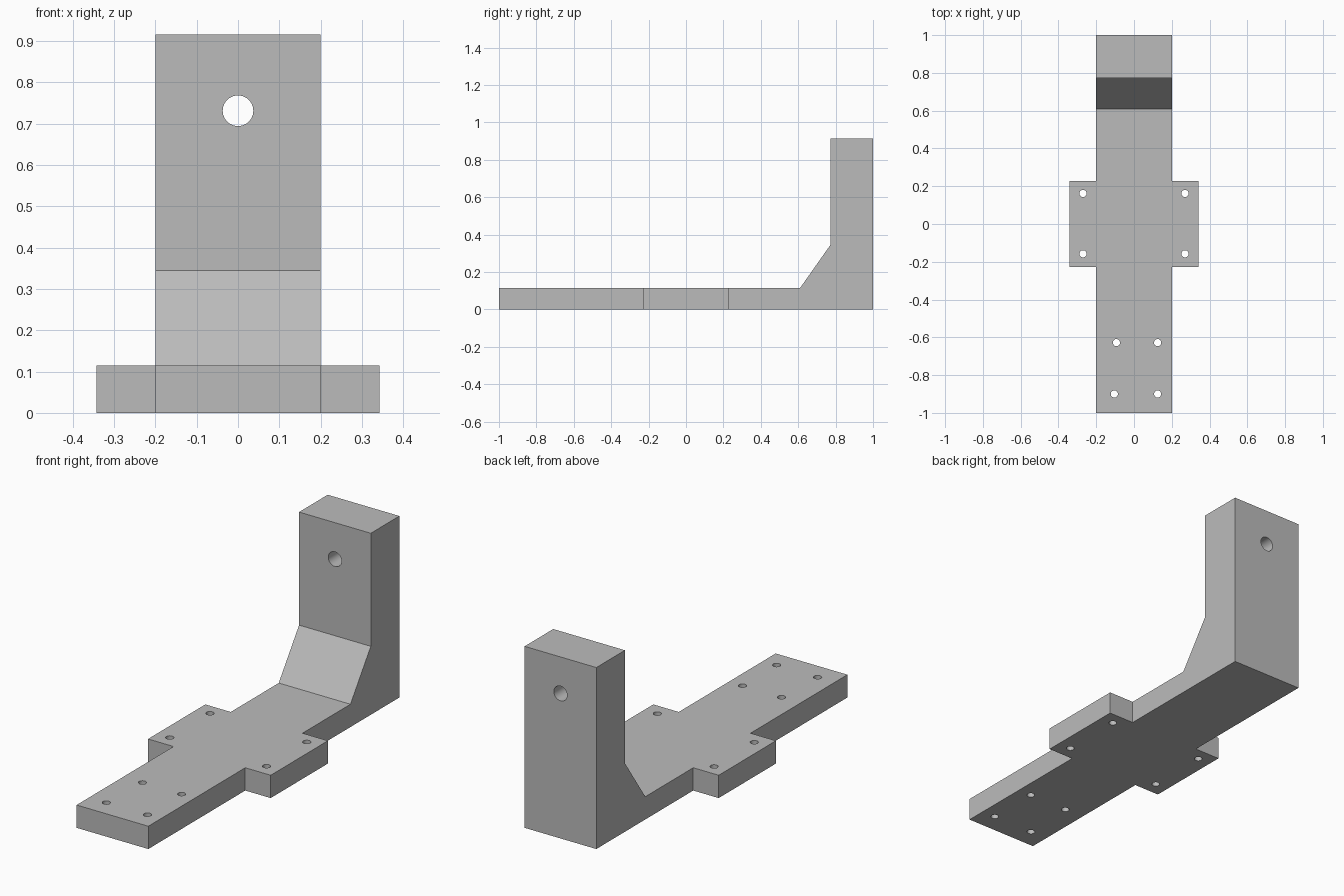
import bpy, bmesh
from math import radians
from mathutils import Matrix, Vector

cube = bpy.data.objects.get("Cube")
if cube:
    bpy.data.objects.remove(cube, do_unlink=True)

THICK = 0.115
HALF_WIDTH = 0.2

grey = bpy.data.materials.new("plain grey")
grey.use_nodes = True
colour = (0.5, 0.5, 0.5, 1)
grey.diffuse_color = colour
grey.node_tree.nodes["Principled BSDF"].inputs["Base Color"].default_value = colour


def add_object(name, bm):
    bmesh.ops.recalc_face_normals(bm, faces=bm.faces)
    mesh = bpy.data.meshes.new(name)
    bm.to_mesh(mesh)
    bm.free()
    mesh.materials.append(grey)
    obj = bpy.data.objects.new(name, mesh)
    bpy.context.collection.objects.link(obj)
    return obj


def extrude(name, points, offset):
    bm = bmesh.new()
    face = bm.faces.new([bm.verts.new(p) for p in points])
    new = bmesh.ops.extrude_face_region(bm, geom=[face])["geom"]
    verts = [v for v in new if isinstance(v, bmesh.types.BMVert)]
    bmesh.ops.translate(bm, verts=verts, vec=Vector(offset))
    return add_object(name, bm)


def apply_boolean(obj, other, operation):
    bpy.context.view_layer.objects.active = obj
    mod = obj.modifiers.new(operation.title(), 'BOOLEAN')
    mod.operation = operation
    mod.solver = 'EXACT'
    mod.object = other
    bpy.ops.object.modifier_apply(modifier=mod.name)
    bpy.data.objects.remove(other, do_unlink=True)


# Base bar and upright with a sloped gusset, as one side profile
profile = [(-1, 0), (1, 0), (1, 0.915), (0.772, 0.915),
           (0.772, 0.345), (0.61, THICK), (-1, THICK)]
bracket = extrude("bracket", [(-HALF_WIDTH, y, z) for y, z in profile],
                  (2 * HALF_WIDTH, 0, 0))

# Mounting plate that sticks out on both sides
wx, wy = 0.342, 0.228
plate = extrude("mounting_plate",
                [(-wx, -wy, 0), (wx, -wy, 0), (wx, wy, 0), (-wx, wy, 0)],
                (0, 0, THICK))
apply_boolean(bracket, plate, 'UNION')

# Screw holes through the base, and the larger hole through the upright
screws = [(x, y) for x in (-0.27, 0.27) for y in (-0.158, 0.162)]
screws += [(-0.093, -0.628), (0.125, -0.628), (-0.104, -0.9), (0.125, -0.9)]
bm = bmesh.new()
for x, y in screws:
    bmesh.ops.create_cone(bm, cap_ends=True, segments=32, radius1=0.019,
                          radius2=0.019, depth=0.4,
                          matrix=Matrix.Translation((x, y, THICK / 2)))
bmesh.ops.create_cone(bm, cap_ends=True, segments=48, radius1=0.037,
                      radius2=0.037, depth=0.5,
                      matrix=Matrix.Translation((0, 0.886, 0.731))
                      @ Matrix.Rotation(radians(90), 4, 'X'))
cutter = add_object("hole_cutter", bm)
cutter.hide_render = True
apply_boolean(bracket, cutter, 'DIFFERENCE')

# Smooth hole walls, sharp outer edges
bpy.ops.object.select_all(action='DESELECT')
bracket.select_set(True)
bpy.context.view_layer.objects.active = bracket
bpy.ops.object.shade_smooth_by_angle(angle=radians(30))
